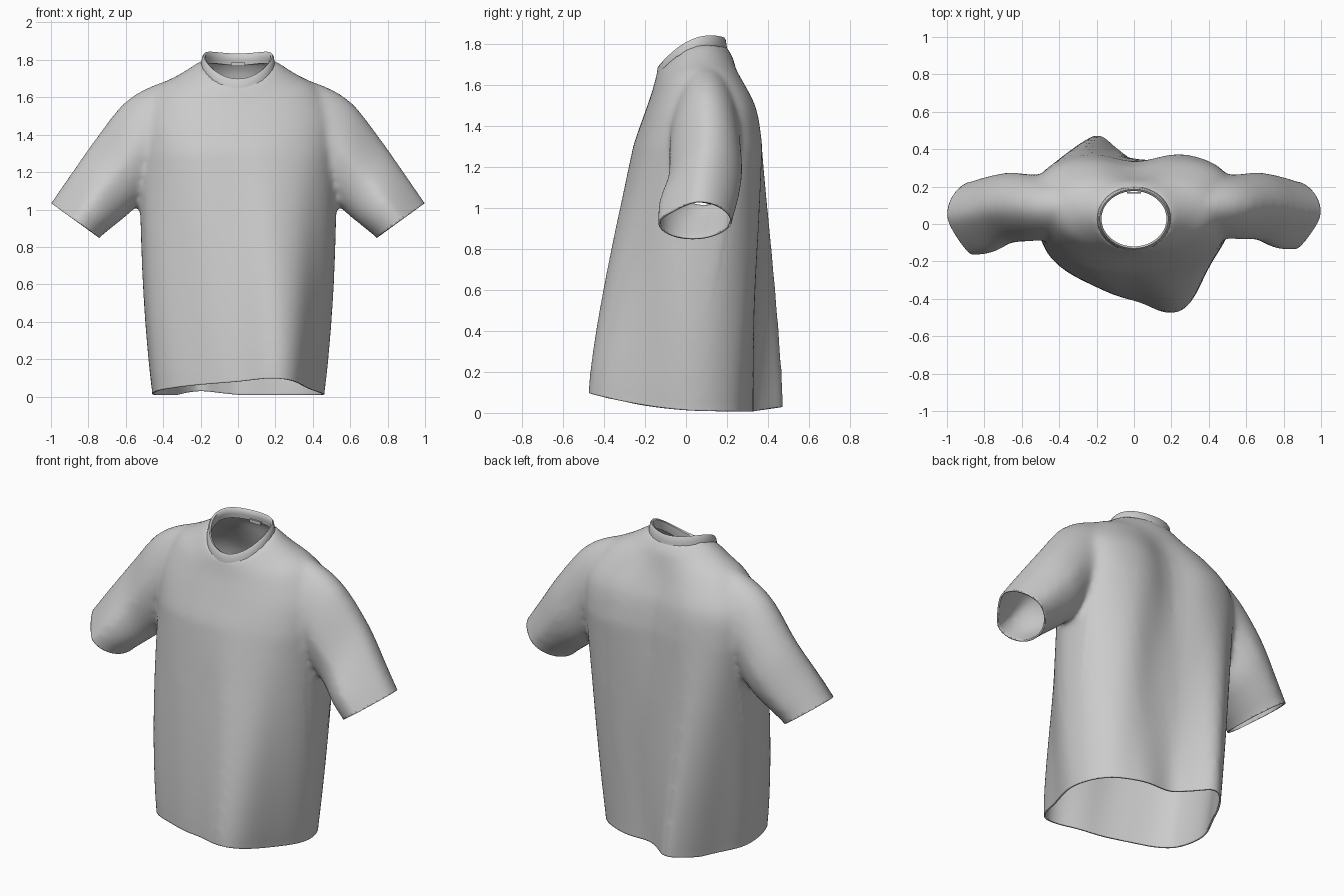
import bpy, bmesh, math
from mathutils import Vector

if "Cube" in bpy.data.objects:
    bpy.data.objects.remove(bpy.data.objects["Cube"])

N = 72
cloth = bpy.data.materials.new("light_grey_cloth")
cloth.diffuse_color = (0.6, 0.6, 0.6, 1)
cloth.use_nodes = True
cloth.node_tree.nodes["Principled BSDF"].inputs["Base Color"].default_value = cloth.diffuse_color


def spline(rows, u, closed=False):
    """Catmull-Rom interpolation of equal-length tuples, u counted in rows."""
    n = len(rows)
    i = int(math.floor(u)) if closed else min(int(u), n - 2)
    f = u - i
    pick = (lambda k: rows[k % n]) if closed else (lambda k: rows[max(0, min(n - 1, k))])
    return [0.5 * (2 * b + (c - a) * f + (2 * a - 5 * b + 4 * c - d) * f ** 2 + (3 * b - a - 3 * c + d) * f ** 3)
            for a, b, c, d in zip(pick(i - 1), pick(i), pick(i + 1), pick(i + 2))]


def spow(v, e):
    return math.copysign(abs(v) ** e, v)


def loft(bm, rings, caps=True, wrap=False):
    """Skin a list of closed rings."""
    vs = [[bm.verts.new(p) for p in r] for r in rings]
    n = len(rings[0])
    pairs = list(zip(vs, vs[1:])) + ([(vs[-1], vs[0])] if wrap else [])
    for a, b in pairs:
        for i in range(n):
            bm.faces.new((a[i], a[(i + 1) % n], b[(i + 1) % n], b[i]))
    if caps:
        bm.faces.new(vs[0][::-1])
        bm.faces.new(vs[-1])


def to_object(name, bm):
    me = bpy.data.meshes.new(name)
    bm.to_mesh(me)
    bm.free()
    me.materials.append(cloth)
    ob = bpy.data.objects.new(name, me)
    bpy.context.collection.objects.link(ob)
    return ob


def shade(ob, angle=50):
    bpy.ops.object.select_all(action='DESELECT')
    ob.select_set(True)
    bpy.context.view_layer.objects.active = ob
    bpy.ops.object.shade_smooth_by_angle(angle=math.radians(angle))


# Hem outline in plan, counter-clockwise from the right side
HEM = [(.46, .05), (.425, .16), (.34, .26), (.2, .325), (.03, .325), (-.08, .40),
       (-.19, .475), (-.29, .40), (-.37, .25), (-.45, .08), (-.45, -.1), (-.4, -.21),
       (-.25, -.32), (0, -.41), (.17, -.475), (.3, -.42), (.39, -.22), (.45, -.06)]
# Chest to neck: z front, z side, z back, half width, y front, y back, squareness x, front, back
UPPER = [(1.15, 1.15, 1.15, .535, -.29, .402, .82, 1, .55),
         (1.30, 1.30, 1.30, .53, -.259, .392, .82, 1, .52),
         (1.45, 1.49, 1.49, .52, -.207, .362, .85, 1, .55),
         (1.565, 1.65, 1.63, .43, -.167, .295, .95, 1, .8),
         (1.63, 1.72, 1.73, .31, -.15, .235, 1, 1, 1),
         (1.665, 1.79, 1.80, .195, -.14, .19, 1, 1, 1)]


def upper_point(row, t):
    zf, zs, zb, w, yf, yb, ex, ef, eb = row
    s = math.sin(t)
    x = w * spow(math.cos(t), ex)
    y = (yf + yb) / 2 + (yb - yf) / 2 * spow(s, eb if s > 0 else ef)
    if s > 0:  # hollow along the spine
        y -= .06 * math.exp(-(x / .16) ** 2) * max(0, min(1, (w - .3) / .2))
    return Vector((x, y, zs + (zb - zf) / 2 * s + ((zb + zf) / 2 - zs) * s * s))


# Torso: blends from the wavy hem to the chest, then on to the neck
bm = bmesh.new()
angles = [math.tau * i / N for i in range(N)]
rings = []
for k in range(-1, 16):
    u = k / 16
    f = max(u, 0) ** 1.3
    ring = []
    for t in angles:
        h = Vector(spline(HEM, t / math.tau * len(HEM), True) + [0])
        p = h.lerp(upper_point(UPPER[1], t), f)
        p.x *= 1 + .055 * math.sin(math.pi * max(u, 0) ** .8)
        p.z = 1.3 * u
        ring.append(p)
    rings.append(ring)
for k in range(17):
    row = spline(UPPER, 1 + k / 4)
    rings.append([upper_point(row, t) for t in angles])
loft(bm, rings)

# Sleeves: top x, top z, bottom x, bottom z, y front, y back
SLEEVE = [(.28, 1.715, .30, 1.28, -.01, .20),
          (.45, 1.665, .39, 1.19, -.065, .25),
          (.61, 1.568, .48, 1.08, -.08, .265),
          (.77, 1.365, .575, .985, -.085, .275),
          (.90, 1.18, .665, .91, -.13, .255),
          (1.0, 1.035, .742, .845, -.138, .228),
          (1.05, .965, .79, .78, -.138, .228)]
for side in (1, -1):
    rings = []
    for k in range(31):
        tx, tz, bx, bz, yf, yb = spline(SLEEVE, k / 5)
        if side < 0:
            yf -= .035 * k / 30
        ring = []
        for t in angles:
            c, s = math.cos(t), math.sin(t)
            # upper front of the sleeve is slimmer towards the cuff
            slim = 1 - (.5 if s < 0 else .2) * max(c, 0) * min(1, k / 20)
            ring.append((side * ((tx + bx) / 2 + (tx - bx) / 2 * c),
                         (yf + yb) / 2 + (yb - yf) / 2 * s * slim + .02 * c * k / 30,
                         (tz + bz) / 2 + (tz - bz) / 2 * c))
        rings.append(ring)
    loft(bm, rings)
bmesh.ops.recalc_face_normals(bm, faces=bm.faces)

# Fuse torso and sleeves into one soft volume
shirt = to_object("shirt_body", bm)
m = shirt.modifiers.new("fuse", 'REMESH')
m.mode = 'VOXEL'
m.voxel_size = .016
m = shirt.modifiers.new("soften", 'SMOOTH')
m.factor = .5
m.iterations = 16
fused = bpy.data.meshes.new_from_object(shirt.evaluated_get(bpy.context.evaluated_depsgraph_get()))
shirt.modifiers.clear()

bm = bmesh.new()
bm.from_mesh(fused)


def cut(faces, co, no):
    """Slice chosen faces and remove everything beyond the plane."""
    geom = set(faces)
    for f in faces:
        geom.update(f.edges)
        geom.update(f.verts)
    bmesh.ops.bisect_plane(bm, geom=list(geom), dist=1e-5, plane_co=co, plane_no=no, clear_outer=True)


# Open the cuffs and the hem
for side in (1, -1):
    cut([f for f in bm.faces if f.calc_center_median().x * side > .62],
        (side * 1.0, 0, 1.035), (side * .19, 0, -.26))
cut(list(bm.faces), (0, 0, 0), (0, 0, -1))


# Open the neck and round its edge
def neck_r(p):
    return math.hypot(p.x / .188, (p.y - .025) / .16)


bmesh.ops.delete(bm, geom=[v for v in bm.verts if v.co.z > 1.5 and neck_r(v.co) < .97], context='VERTS')
for v in bm.verts:
    if v.is_boundary and v.co.z > 1.5:
        r = neck_r(v.co) / .985
        v.co.x /= r
        v.co.y = .025 + (v.co.y - .025) / r

# Curve the hem upwards at the front and at the back fold, add soft drape
for v in bm.verts:
    x, y, z = v.co
    lift = .008 + .23 * max(0, .15 - y) ** 2 + .15 * max(0, y - .33)
    v.co.z += lift * max(0, 1 - z)
    if abs(x) < .5 and z < 1.4:
        v.co.y += .005 * math.sin(19 * x + 2 * z) * min(1, (1.4 - z) * 2)
bmesh.ops.recalc_face_normals(bm, faces=bm.faces)
bm.to_mesh(shirt.data)
bm.free()
m = shirt.modifiers.new("cloth_thickness", 'SOLIDIFY')
m.thickness = .01
m.offset = -1
shade(shirt)

# Collar: ribbed band following the neckline
bm = bmesh.new()
rings = []
for dr, dz in ((.013, -.026), (.010, -.004), (.006, .022), (-.002, .034), (-.012, .028), (-.012, .0), (-.008, -.028)):
    ring = []
    for t in angles:
        p = upper_point(UPPER[-1], t)
        ring.append(((.186 + dr) * math.cos(t), .028 + (.160 + dr) * math.sin(t), p.z + dz))
    rings.append(ring)
loft(bm, rings, caps=False, wrap=True)
bmesh.ops.recalc_face_normals(bm, faces=bm.faces)
shade(to_object("collar", bm), 60)

# Small blank label inside the back of the neck
bm = bmesh.new()
bmesh.ops.create_cube(bm, size=1)
for v in bm.verts:
    v.co = Vector((v.co.x * .075, .168 + v.co.y * .008, 1.776 + v.co.z * .02))
to_object("neck_label", bm)
